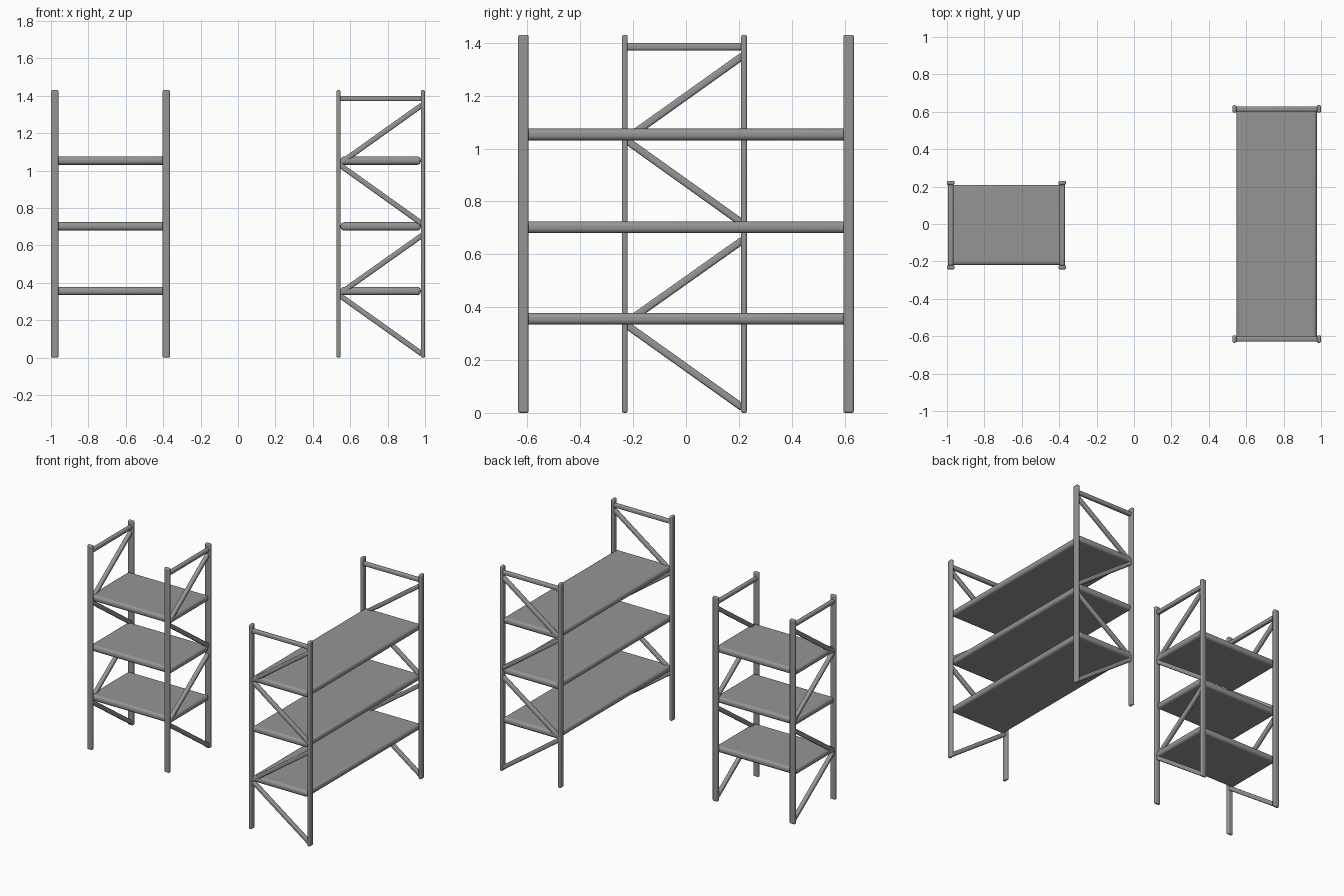
import bpy
import bmesh
from mathutils import Vector

if "Cube" in bpy.data.objects:
    bpy.data.objects.remove(bpy.data.objects["Cube"], do_unlink=True)

grey = bpy.data.materials.new("steel_grey")
grey.use_nodes = True
colour = (0.3, 0.3, 0.3, 1)
grey.diffuse_color = colour
grey.node_tree.nodes["Principled BSDF"].inputs["Base Color"].default_value = colour

HEIGHT = 1.43
POST_W, POST_T = 0.04, 0.022
DEPTH = 0.473
BAR = 0.028


def rounded_box(name, size, location, bevel, rotation=None):
    """Box with softly rounded edges."""
    bm = bmesh.new()
    bmesh.ops.create_cube(bm, size=1)
    bmesh.ops.scale(bm, vec=Vector(size), verts=bm.verts)
    mesh = bpy.data.meshes.new(name)
    bm.to_mesh(mesh)
    bm.free()
    mesh.materials.append(grey)
    obj = bpy.data.objects.new(name, mesh)
    bpy.context.collection.objects.link(obj)
    obj.location = location
    if rotation:
        obj.rotation_mode = 'QUATERNION'
        obj.rotation_quaternion = rotation
    mod = obj.modifiers.new("rounding", 'BEVEL')
    mod.width = bevel
    mod.segments = 4
    bpy.ops.object.select_all(action='DESELECT')
    obj.select_set(True)
    bpy.context.view_layer.objects.active = obj
    bpy.ops.object.shade_smooth_by_angle(angle=0.6)
    return obj


def bar(name, start, end):
    """Square rounded bar between two points."""
    a, b = Vector(start), Vector(end)
    turn = (b - a).to_track_quat('Z', 'Y')
    rounded_box(name, (BAR, BAR, (b - a).length), (a + b) / 2, 0.009, turn)


def rack(prefix, length, centre, along_y):
    """Shelf rack: u runs along the length, v across the depth."""
    def size(u, v, z):
        return (v, u, z) if along_y else (u, v, z)

    def place(u, v, z):
        x, y, _ = size(u, v, z)
        return (centre[0] + x, centre[1] + y, z)

    end_u = (length - POST_W) / 2
    post_v = (DEPTH - POST_T) / 2
    inner = DEPTH / 2 - POST_T

    # Shelves
    for i, z in enumerate((0.356, 0.702, 1.053)):
        rounded_box(f"{prefix}_shelf_{i + 1}", size(length - 0.012, inner * 2, 0.044),
                    place(0, 0, z), 0.018)

    for side, su in (("a", -1), ("b", 1)):
        u = su * end_u
        # Posts
        for edge, sv in (("low", -1), ("high", 1)):
            rounded_box(f"{prefix}_post_{side}_{edge}", size(POST_W, POST_T, HEIGHT),
                        place(u, sv * post_v, HEIGHT / 2), 0.008)
        # Top rail
        bar(f"{prefix}_top_rail_{side}", place(u, -post_v, 1.385), place(u, post_v, 1.385))
        # Zigzag braces
        for i, (z_low, z_high) in enumerate(((0.335, 0.018), (0.34, 0.655),
                                             (1.033, 0.715), (1.035, 1.352))):
            bar(f"{prefix}_brace_{side}_{i + 1}",
                place(u, -inner - 0.008, z_low), place(u, inner + 0.008, z_high))


rack("small_rack", 0.636, (-0.682, -0.006), False)
rack("large_rack", 1.27, (0.763, 0), True)
